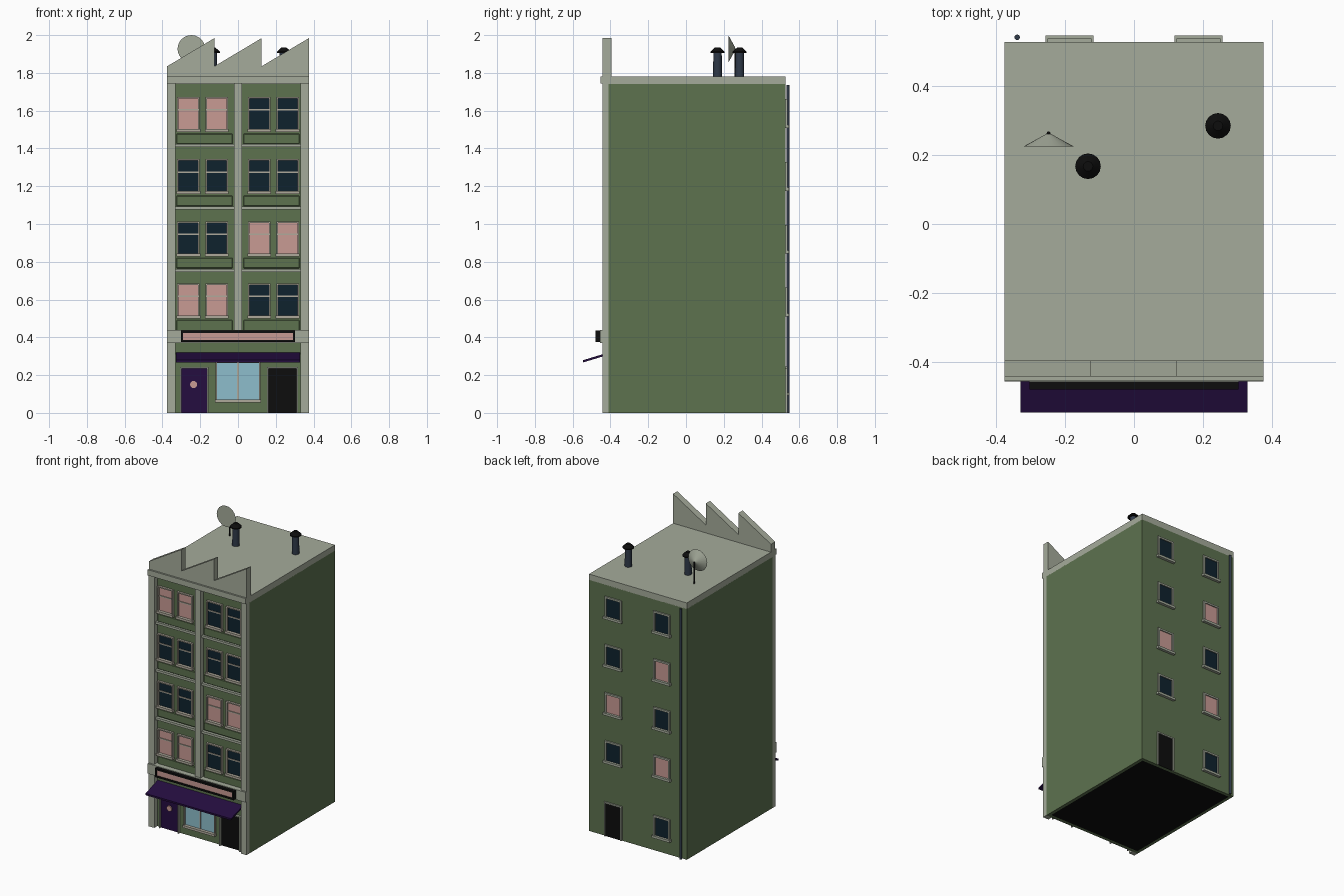
import bpy, bmesh
from math import pi
from mathutils import Matrix, Vector

cube = bpy.data.objects.get("Cube")
if cube:
    bpy.data.objects.remove(cube)


def material(name, r, g, b):
    m = bpy.data.materials.new(name)
    m.use_nodes = True
    m.diffuse_color = (r, g, b, 1)
    m.node_tree.nodes["Principled BSDF"].inputs["Base Color"].default_value = (r, g, b, 1)
    return m


GREEN = material("wall green", .11, .168, .078)
TRIM = material("stone trim", .376, .407, .328)
FRAME = material("window frame beige", .43, .40, .33)
PINK = material("lit pink", .578, .328, .296)
GLASS = material("dark glass", .0044, .016, .027)
BLUE = material("shop glass blue", .27, .515, .604)
PURPLE = material("awning purple", .018, .004, .051)
BLACK = material("black", .004, .004, .004)
SLATE = material("slate metal", .028, .041, .065)


def finish(name, bm, *mats):
    mesh = bpy.data.meshes.new(name)
    bmesh.ops.recalc_face_normals(bm, faces=bm.faces)
    bm.to_mesh(mesh)
    bm.free()
    for m in mats:
        mesh.materials.append(m)
    ob = bpy.data.objects.new(name, mesh)
    bpy.context.collection.objects.link(ob)
    return ob


def boxes(name, mat, *spans):
    """One object made of boxes, each given as (x0, x1, y0, y1, z0, z1)."""
    bm = bmesh.new()
    for x0, x1, y0, y1, z0, z1 in spans:
        size = Matrix.Diagonal((x1 - x0, abs(y1 - y0), z1 - z0, 1))
        mid = Matrix.Translation(((x0 + x1) / 2, (y0 + y1) / 2, (z0 + z1) / 2))
        bmesh.ops.create_cube(bm, size=1, matrix=mid @ size)
    return finish(name, bm, mat)


def cone(name, mat, r1, r2, depth, at, turn=Matrix(), sides=16):
    bm = bmesh.new()
    bmesh.ops.create_cone(bm, cap_ends=True, segments=sides, radius1=r1, radius2=r2,
                          depth=depth, matrix=Matrix.Translation(at) @ turn)
    for f in bm.faces:
        f.smooth = len(f.verts) == 4
    return finish(name, bm, mat)


def prism(name, mat, outline, axis, start, length):
    """Extrude an outline of (a, z) points along x or y."""
    bm = bmesh.new()
    pts = [(start, a, z) if axis == "x" else (a, start, z) for a, z in outline]
    face = bm.faces.new([bm.verts.new(p) for p in pts])
    out = bmesh.ops.extrude_face_region(bm, geom=[face])
    move = Vector((length, 0, 0)) if axis == "x" else Vector((0, length, 0))
    bmesh.ops.translate(bm, vec=move, verts=[v for v in out["geom"] if isinstance(v, bmesh.types.BMVert)])
    return finish(name, bm, mat)


def opening(name, pane, frame, x, z, w, h, wall, out, t, depth, bars=(), sill=0):
    """Pane with surround on a wall; out is -1 on the front and 1 on the back."""
    l, r, top, y = x - w / 2, x + w / 2, z + h, wall + out * depth
    boxes(name + "_pane", pane, (l + t, r - t, wall, wall + out * .003, z, top - t))
    parts = [(l, l + t, wall, y, z, top), (r - t, r, wall, y, z, top),
             (l + t, r - t, wall, y, top - t, top)]
    if sill:
        parts.append((l - sill, r + sill, wall, y + out * .009, z - .008, z + .008))
    parts += [(a, b, wall, wall + out * .008, c, d) for a, b, c, d in bars]
    boxes(name + "_frame", frame, *parts)


FRONT, BACK, HALF = -.41, .527, .375

# Main block with a dark inset underside
body = boxes("main_walls", GREEN, (-HALF, HALF, FRONT, BACK, 0, 1.74))
body.data.materials.append(BLACK)
bm = bmesh.new()
bm.from_mesh(body.data)
bm.faces.ensure_lookup_table()
base = min(bm.faces, key=lambda f: f.calc_center_median().z)
bmesh.ops.inset_region(bm, faces=[base], thickness=.03)
base.material_index = 1
bm.to_mesh(body.data)
bm.free()

# Roof, cornice and sawtooth parapet
boxes("roof_slab", TRIM, (-HALF, HALF, FRONT, BACK, 1.737, 1.78))
boxes("cornice", TRIM, (-HALF, HALF, -.453, -.395, 1.743, 1.782))
teeth = [(HALF, 1.78), (-HALF, 1.78)]
for i in range(3):
    teeth += [(-HALF + i * .25, 1.835), (-.125 + i * .25, 1.984)]
prism("sawtooth_parapet", TRIM, teeth, "y", -.441, .046)

# Pilasters, shop band and floor bands
boxes("pilasters", TRIM,
      (-HALF, -.332, -.443, FRONT, 0, 1.745), (.332, HALF, -.443, FRONT, 0, 1.745),
      (-.022, .022, -.44, FRONT, .44, 1.745))
boxes("shop_band", TRIM, (-HALF, HALF, -.455, FRONT, .37, .44))
boxes("floor_bands", TRIM, *[(-.332, .332, -.43, FRONT, z - .008, z + .008)
                             for z in (.753, 1.085, 1.416)])

# Front windows with raised panels beneath
lit_bays = {(0, -1), (1, 1), (3, -1)}
for floor in range(4):
    z = .508 + floor * .329
    for side in (-1, 1):
        pane = PINK if (floor, side) in lit_bays else GLASS
        for n, off in (("inner", .1125), ("outer", .263)):
            x = side * off
            opening(f"front_window_{n}_{floor}_{side}", pane, FRAME, x, z, .119, .177,
                    FRONT, -1, .008, .015, [(x - .052, x + .052, z + .105, z + .113)], .004)
        panel = boxes(f"spandrel_panel_{floor}_{side}", GREEN,
                      (side * .177 - .149, side * .177 + .149, FRONT - .008, FRONT, z - .072, z - .016))
        bev = panel.modifiers.new("soft_corners", "BEVEL")
        bev.width = .004

# Shop front: two doors and a display window
opening("purple_door", PURPLE, TRIM, -.232, 0, .152, .243, FRONT, -1, .008, .018)
opening("black_door", BLACK, TRIM, .235, 0, .164, .243, FRONT, -1, .008, .018)
opening("display_window", BLUE, FRAME, 0, .063, .24, .21, FRONT, -1, .008, .015,
        [(-.004, .004, .063, .265)], .003)
cone("door_roundel", PINK, .019, .019, .008, (-.235, FRONT - .006, .15), Matrix.Rotation(pi / 2, 4, "X"))

# Sign and sloping awning
boxes("sign_board", BLACK, (-.302, .302, -.47, -.455, .374, .436))
boxes("sign_rim", BLACK,
      (-.302, .302, -.479, -.47, .374, .386), (-.302, .302, -.479, -.47, .424, .436),
      (-.302, -.29, -.479, -.47, .386, .424), (.29, .302, -.479, -.47, .386, .424))
boxes("sign_panel", PINK, (-.29, .29, -.474, -.47, .386, .424))
prism("awning", PURPLE, [(-.545, .267), (-.545, .279), (FRONT, .32), (FRONT, .308)], "x", -.328, .656)

# Back windows and back door
lit_back = {(2, 1), (3, -1), (1, -1)}
for side in (-1, 1):
    for floor in range(5):
        x = side * .187
        z = .185 + floor * .333 if floor else .1
        if floor == 0 and side == 1:
            opening("back_door", BLACK, TRIM, x, 0, .135, .238, BACK, 1, .01, .01)
            continue
        pane = PINK if (floor, side) in lit_back else GLASS
        opening(f"back_window_{floor}_{side}", pane, TRIM, x, z, .127, .145,
                BACK, 1, .012, .01, sill=.006)

# Drainpipe
cone("drainpipe", SLATE, .008, .008, 1.735, (-.338, .54, .8675), sides=12)

# Chimney pots with conical caps
for name, x, y in (("left", .243, .284), ("right", -.133, .167)):
    cone(name + "_chimney", SLATE, .024, .022, .135, (x, y, 1.8425))
    cone(name + "_chimney_cap_rim", BLACK, .037, .037, .006, (x, y, 1.909))
    cone(name + "_chimney_cap", BLACK, .037, .014, .022, (x, y, 1.923))

# Satellite dish on a pole
cone("dish_pole", BLACK, .006, .006, .15, (-.247, .262, 1.853), sides=8)
cone("satellite_dish", TRIM, .073, .008, .036, (-.247, .242, 1.927),
     Matrix.Rotation(-pi / 2, 4, "X"), 24)
